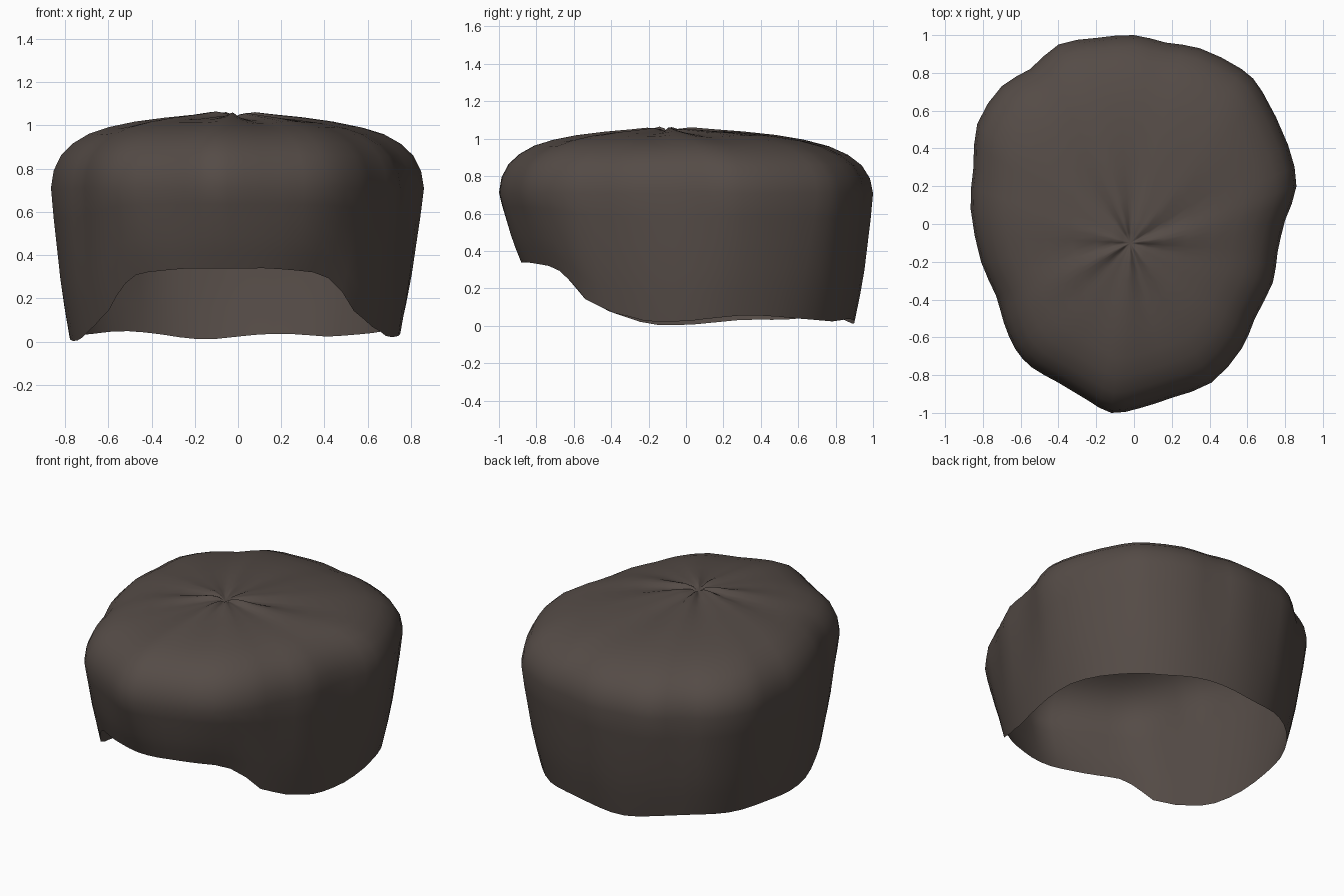
import bpy, bmesh, math
from mathutils import Vector

cube = bpy.data.objects.get("Cube")
if cube:
    bpy.data.objects.remove(cube, do_unlink=True)

CENTRE = Vector((-0.02, -0.1))
STEPS = 2

# Lumpy egg-shaped plan, counter-clockwise from the back
OUTLINE = [(0, 1), (-.2, .985), (-.4, .95), (-.55, .82), (-.7, .73), (-.83, .53),
           (-.85, .3), (-.865, .08), (-.81, -.2), (-.73, -.38), (-.69, -.52),
           (-.63, -.66), (-.54, -.76), (-.4, -.84), (-.25, -.93), (-.12, -1),
           (.03, -.975), (.2, -.92), (.41, -.84), (.57, -.66), (.64, -.5),
           (.735, -.31), (.76, -.15), (.8, .02), (.86, .2), (.815, .42),
           (.68, .7), (.57, .82), (.35, .93), (.17, .96)]

# Crown section: share of the plan radius, height
CROWN = [(.05, 1.045), (.12, 1.047), (.22, 1.04), (.38, 1.03), (.54, 1.014),
         (.68, .99), (.79, .96), (.88, .915), (.945, .86), (.985, .79), (1, .71)]
# Wall section: share of the drop to the hem, share of the plan radius
WALL = [(.2, .994), (.4, .984), (.6, .974), (.8, .957), (1, .935)]
# Hem height along the depth: raised over the face, low at sides and back
HEM = [(-1, .33), (-.85, .34), (-.7, .315), (-.62, .25), (-.55, .15), (-.4, .075),
       (-.2, .015), (0, .015), (.3, .045), (.7, .04), (.9, .02), (1, .015)]


def lookup(table, v):
    for (a, p), (b, q) in zip(table, table[1:]):
        if v <= b:
            return p + (q - p) * max(0, (v - a) / (b - a))
    return table[-1][1]


def smooth_loop(points):
    pts = [Vector(p) for p in points]
    n, out = len(pts), []
    for i in range(n):
        a, b, c, d = (pts[(i + k) % n] for k in (-1, 0, 1, 2))
        for s in range(STEPS):
            t = s / STEPS
            out.append(0.5 * (2 * b + (c - a) * t + (2 * a - 5 * b + 4 * c - d) * t * t
                              + (3 * b - a - 3 * c + d) * t ** 3))
    return out


def relax(points, rounds):
    n = len(points)
    for _ in range(rounds):
        points = [(points[i - 1] + 2 * points[i] + points[(i + 1) % n]) / 4
                  for i in range(n)]
    return points


plan = smooth_loop(OUTLINE)
hem_plan = relax(plan, 12)
bm = bmesh.new()
rings = []

# Crown, with folds gathered towards the middle and one raised tuft
for share, height in CROWN:
    ring = []
    for p in plan:
        off = p - CENTRE
        a = math.atan2(off.y, off.x)
        fold = math.sin(7 * a + 1) + 0.6 * math.sin(11 * a)
        fold += 2.5 * max(0, -math.cos(a)) ** 6 * math.exp(-9 * share)
        z = height + 0.012 * fold * math.exp(-2 * share) * min(1, share * 9)
        xy = CENTRE + off * share
        ring.append(bm.verts.new((xy.x, xy.y, z)))
    rings.append(ring)

# Walls down to the hem, lumps fading out and the front corners drawn in
for drop, share in WALL:
    ring = []
    for p, q in zip(plan, hem_plan):
        off = p.lerp(q, drop) - CENTRE
        pull = 0.02 * drop * max(0, -off.normalized().y)
        xy = CENTRE + off * (share - pull)
        end = CENTRE + (q - CENTRE) * (WALL[-1][1] - 0.02)
        hem = lookup(HEM, end.y)
        hem += 0.012 * math.sin(9 * p.x) * (hem < .1)
        z = .71 + (hem - .71) * drop
        ring.append(bm.verts.new((xy.x, xy.y, z)))
    rings.append(ring)

pole = bm.verts.new((CENTRE.x, CENTRE.y, 1.03))
n = len(plan)
for i in range(n):
    j = (i + 1) % n
    bm.faces.new((pole, rings[0][i], rings[0][j]))
    for up, low in zip(rings, rings[1:]):
        bm.faces.new((up[i], low[i], low[j], up[j]))

mesh = bpy.data.meshes.new("hair_cap")
bm.to_mesh(mesh)
bm.free()
cap = bpy.data.objects.new("hair_cap", mesh)
bpy.context.collection.objects.link(cap)
for face in mesh.polygons:
    face.use_smooth = True

# Dark brown colour
brown = bpy.data.materials.new("dark_brown")
brown.use_nodes = True
colour = (0.09, 0.071, 0.062, 1)
brown.diffuse_color = colour
shader = next(nd for nd in brown.node_tree.nodes if nd.type == "BSDF_PRINCIPLED")
shader.inputs["Base Color"].default_value = colour
shader.inputs["Roughness"].default_value = 0.9
mesh.materials.append(brown)
